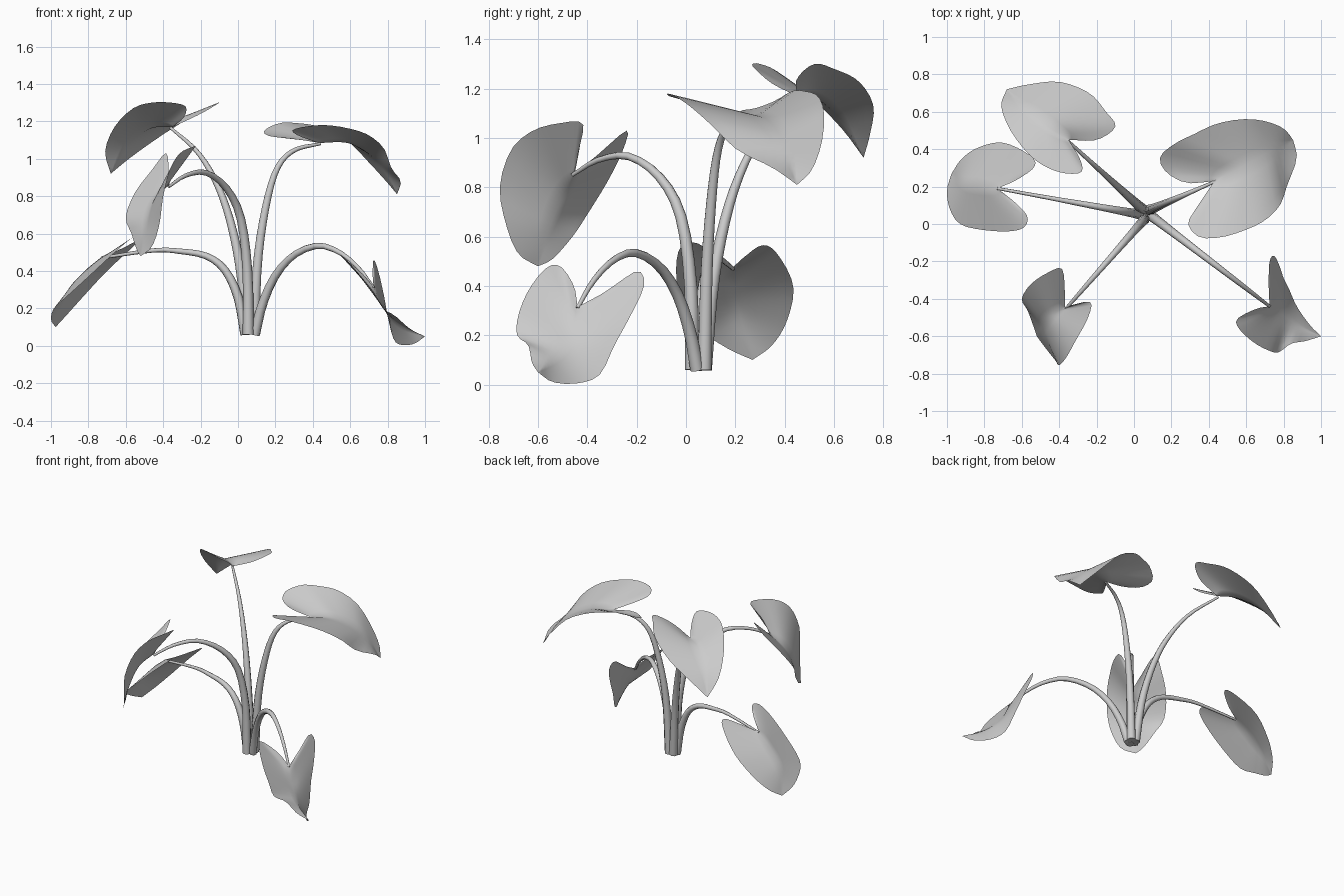
import bpy, bmesh
from math import radians
from mathutils import Vector


def along(points, t):
    """Point at t (0..1) on a smooth curve through the given points."""
    p = [Vector(v) for v in points]
    p = [2 * p[0] - p[1]] + p + [2 * p[-1] - p[-2]]
    n = len(p) - 3
    i = min(int(t * n), n - 1)
    f = t * n - i
    a, b, c, d = p[i:i + 4]
    return 0.5 * (2 * b + (c - a) * f + (2 * a - 5 * b + 4 * c - d) * f ** 2
                  + (3 * b - a - 3 * c + d) * f ** 3)


def leaf(name, rib, left, right, rows=24, cols=5):
    """Heart-shaped blade lofted from the left margin over the midrib to the right margin.
    Margins start at the stalk, run round the lobe and end at the tip."""
    left, right = ([rib[0]] + e + [rib[-1]] for e in (left, right))
    bm = bmesh.new()
    grid = []
    for r in range(rows + 1):
        t = r / rows
        m = along(rib, t ** 1.5)
        row = []
        for c in range(-cols, cols + 1):
            edge = along(left if c < 0 else right, t)
            row.append(bm.verts.new(m.lerp(edge, abs(c) / cols)))
        grid.append(row)
    for a, b in zip(grid, grid[1:]):
        for i in range(2 * cols):
            bm.faces.new((a[i], a[i + 1], b[i + 1], b[i]))
    bmesh.ops.remove_doubles(bm, verts=bm.verts, dist=0.0005)
    # Upper face points up
    bm.normal_update()
    if sum(f.normal.z * f.calc_area() for f in bm.faces) < 0:
        bmesh.ops.reverse_faces(bm, faces=bm.faces)
    for f in bm.faces:
        f.smooth = True
    me = bpy.data.meshes.new(name)
    bm.to_mesh(me)
    bm.free()
    bpy.context.collection.objects.link(bpy.data.objects.new(name, me))


def stem(name, y0, y1, profile, r0=0.03, r1=0.008):
    """Tapering eight-sided stalk: an (x, z) profile in a vertical plane from y0 to y1."""
    x0, x1 = profile[0][0], profile[-1][0]
    points = [(x, y0 + (y1 - y0) * (x - x0) / (x1 - x0), z) for x, z in profile]
    cu = bpy.data.curves.new(name, 'CURVE')
    cu.dimensions = '3D'
    cu.bevel_depth = 1
    cu.bevel_resolution = 2
    cu.use_fill_caps = True
    n = 18
    sp = cu.splines.new('POLY')
    sp.points.add(n)
    for i, p in enumerate(sp.points):
        p.co = (*along(points, i / n), 1)
        p.radius = r0 + (r1 - r0) * i / n
    ob = bpy.data.objects.new(name, cu)
    bpy.context.collection.objects.link(ob)
    bpy.ops.object.select_all(action='DESELECT')
    ob.select_set(True)
    bpy.context.view_layer.objects.active = ob
    bpy.ops.object.convert(target='MESH')
    bpy.ops.object.shade_smooth_by_angle(angle=radians(60))


# Stalks
stem("stem_back_right", .075, .23, [(.085, .06), (.105, .45), (.15, .75), (.21, .95),
                                    (.3, 1.045), (.44, 1.08)])
stem("stem_back_left", .075, .45, [(.05, .06), (.015, .4), (-.045, .68), (-.12, .88),
                                   (-.22, 1.04), (-.36, 1.165)])
stem("stem_left", .05, .19, [(.04, .06), (0, .26), (-.07, .405), (-.17, .48), (-.31, .505),
                             (-.45, .51), (-.73, .47)], .028)
stem("stem_front_left", .025, -.46, [(.055, .06), (.05, .4), (.015, .68), (-.06, .84),
                                     (-.17, .925), (-.28, .91), (-.37, .85)])
stem("stem_front_right", .045, -.44, [(.09, .06), (.13, .22), (.2, .375), (.3, .485), (.43, .535),
                                      (.55, .495), (.65, .41), (.725, .31)], .028)

# Blades: midrib, left margin, right margin
leaf("leaf_back_right",
     [(.43, .23, 1.085), (.6, .32, 1.08), (.75, .4, .98), (.85, .45, .81)],
     [(.28, .22, 1.11), (.17, .28, 1.12), (.14, .36, 1.15), (.22, .43, 1.19), (.32, .48, 1.19),
      (.44, .535, 1.17), (.58, .56, 1.1), (.7, .55, .98), (.8, .51, .87)],
     [(.33, .08, 1.12), (.29, 0, 1.15), (.35, -.07, 1.17), (.47, -.07, 1.18), (.6, -.03, 1.16),
      (.7, .02, 1.125), (.78, .1, 1.055), (.82, .21, .95), (.87, .35, .88)])
leaf("leaf_back_left",
     [(-.35, .45, 1.17), (-.47, .53, 1.16), (-.59, .63, 1.07), (-.68, .72, .92)],
     [(-.29, .35, 1.22), (-.28, .28, 1.28), (-.36, .27, 1.3), (-.46, .3, 1.3), (-.56, .37, 1.27),
      (-.66, .5, 1.17), (-.71, .63, 1.04)],
     [(-.2, .45, 1.24), (-.1, .52, 1.3), (-.15, .6, 1.28), (-.24, .7, 1.23), (-.4, .76, 1.13),
      (-.57, .745, 1.01)])
leaf("leaf_left",
     [(-.73, .19, .475), (-.83, .2, .39), (-.92, .22, .28), (-.975, .27, .1)],
     [(-.63, .11, .53), (-.57, .04, .575), (-.59, -.02, .56), (-.68, -.04, .48), (-.82, -.03, .35),
      (-.93, 0, .25), (-.985, .08, .2), (-1, .18, .14)],
     [(-.62, .24, .52), (-.53, .31, .565), (-.56, .37, .53), (-.7, .435, .4), (-.83, .41, .26),
      (-.92, .35, .16)])
leaf("leaf_front_left",
     [(-.37, -.45, .86), (-.46, -.5, .76), (-.5, -.56, .62), (-.52, -.6, .48)],
     [(-.37, -.36, .93), (-.385, -.24, 1.03), (-.46, -.26, .94), (-.55, -.32, .82),
      (-.6, -.4, .69), (-.57, -.46, .6), (-.54, -.54, .51)],
     [(-.32, -.43, .97), (-.23, -.42, 1.06), (-.25, -.51, 1.06), (-.31, -.62, 1.03),
      (-.36, -.71, .95), (-.4, -.755, .8), (-.42, -.73, .65), (-.46, -.68, .53)])
leaf("leaf_front_right",
     [(.725, -.44, .315), (.775, -.47, .2), (.87, -.54, .11), (1, -.6, .05)],
     [(.65, -.455, .4), (.55, -.51, .48), (.57, -.57, .47), (.65, -.64, .38), (.73, -.68, .28),
      (.775, -.685, .2), (.84, -.64, .16), (.92, -.625, .09)],
     [(.72, -.32, .38), (.725, -.2, .46), (.75, -.17, .4), (.78, -.23, .27), (.8, -.29, .16),
      (.83, -.35, .04), (.87, -.44, .005), (.94, -.54, .01)])
